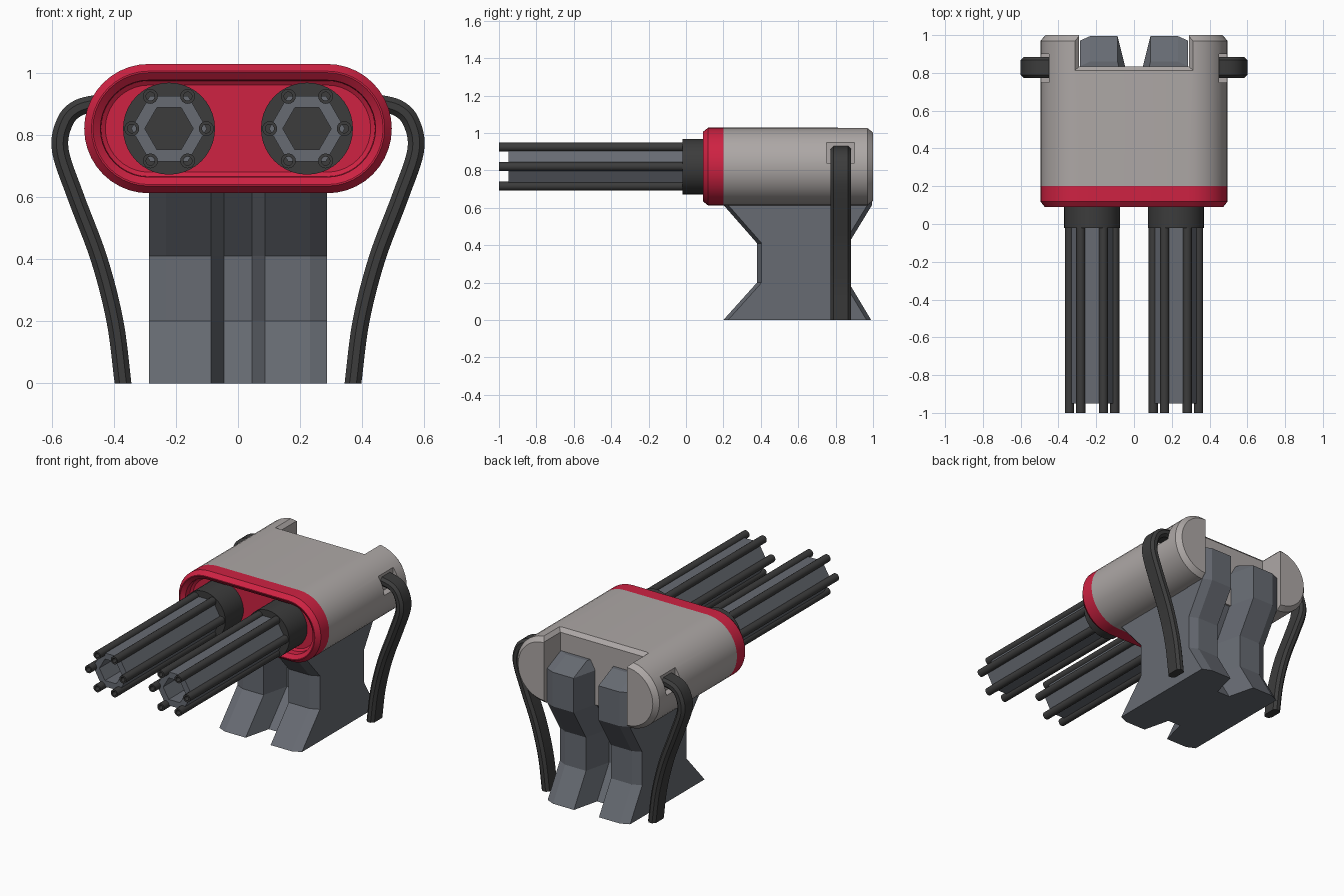
import bpy, bmesh, math
from mathutils import Vector

if "Cube" in bpy.data.objects:
    bpy.data.objects.remove(bpy.data.objects["Cube"])


def material(name, rgb):
    m = bpy.data.materials.new(name)
    m.diffuse_color = (*rgb, 1)
    m.use_nodes = True
    m.node_tree.nodes["Principled BSDF"].inputs["Base Color"].default_value = m.diffuse_color
    return m


SHELL = material("warm grey shell", (0.42, 0.39, 0.38))
RED = material("red trim", (0.62, 0.016, 0.055))
DARK = material("dark metal", (0.045, 0.045, 0.045))
STEEL = material("blue grey steel", (0.135, 0.147, 0.17))

ZC = 0.82      # height of the housing axis


def loft(name, rings, mat, smooth=False):
    """Closed solid skinned through rings of equal point count."""
    bm = bmesh.new()
    vs = [[bm.verts.new(p) for p in ring] for ring in rings]
    n = len(vs[0])
    for a, b in zip(vs, vs[1:]):
        for i in range(n):
            j = (i + 1) % n
            bm.faces.new((a[i], a[j], b[j], b[i]))
    bm.faces.new(vs[0])
    bm.faces.new(vs[-1])
    bmesh.ops.recalc_face_normals(bm, faces=bm.faces)
    me = bpy.data.meshes.new(name)
    bm.to_mesh(me)
    bm.free()
    me.materials.append(mat)
    ob = bpy.data.objects.new(name, me)
    bpy.context.collection.objects.link(ob)
    if smooth:
        shade(ob)
    return ob


def activate(ob):
    bpy.ops.object.select_all(action='DESELECT')
    ob.select_set(True)
    bpy.context.view_layer.objects.active = ob


def shade(ob):
    activate(ob)
    bpy.ops.object.shade_smooth_by_angle(angle=math.radians(30))


def circle(y, r, n, cx, cz=ZC):
    return [(cx + r * math.cos(2 * math.pi * i / n), y,
             cz + r * math.sin(2 * math.pi * i / n)) for i in range(n)]


def stadium(y, r, half=0.287, n=20):
    pts = []
    for side, start in ((1, -90), (-1, 90)):
        for i in range(n + 1):
            a = math.radians(start + 180 * i / n)
            pts.append((side * half + r * math.cos(a), y, ZC + r * math.sin(a)))
    return pts


def rect(z, x0, x1, y0, y1):
    return [(x0, y0, z), (x1, y0, z), (x1, y1, z), (x0, y1, z)]


# Housing shell, with a rear notch and a cable socket on each side
housing = loft("housing", [stadium(y, r) for y, r in
                           ((0.2, 0.208), (0.97, 0.208), (1.0, 0.182))], SHELL)
cutters = [loft("notch_cutter", [rect(z, -w, w, y, 1.1) for z, w, y in
                                 ((0.5, 0.29, 0.835), (1.005, 0.29, 0.835),
                                  (1.055, 0.34, 0.785))], SHELL)]
for s in (-1, 1):
    cutters.append(loft("socket_cutter",
                        [rect(z, s * 0.45, s * 0.6, 0.75, 0.9) for z in (0.84, 0.95)],
                        SHELL))
for c in cutters:
    c.hide_render = True
    mod = housing.modifiers.new("cut", 'BOOLEAN')
    mod.operation, mod.solver, mod.object = 'DIFFERENCE', 'EXACT', c
    activate(housing)
    bpy.ops.object.modifier_apply(modifier=mod.name)
    bpy.data.objects.remove(c)
shade(housing)

# Red front collar with a recessed face
loft("front_collar", [stadium(y, r) for y, r in
                      ((0.2, 0.208), (0.118, 0.208), (0.09, 0.185), (0.09, 0.18),
                       (0.11, 0.156), (0.15, 0.154), (0.16, 0.14))], RED, True)

# Pedestal: two lobes joined by a web, pinched at the waist
def pedestal_ring(z, f, b):
    right = [(0.045, b - 0.17), (0.087, b), (0.232, b), (0.287, b - 0.025),
             (0.287, f + 0.025), (0.232, f), (0.087, f), (0.045, f + 0.17)]
    return [(x, y, z) for x, y in right] + [(-x, y, z) for x, y in reversed(right)]


loft("pedestal", [pedestal_ring(*lv) for lv in
                  ((0, 0.2, 0.99), (0.2, 0.38, 0.87), (0.41, 0.38, 0.87),
                   (0.615, 0.2, 0.995), (0.83, 0.28, 0.995), (0.89, 0.28, 0.86))], STEEL)

# Twin barrel clusters
for s, label in ((-1, "left"), (1, "right")):
    cx = s * 0.222
    loft(label + "_barrel_base", [circle(y, 0.148, 40, cx) for y in (0.17, -0.02)],
         DARK, True)
    loft(label + "_barrel_core", [circle(y, r, 6, cx) for y, r in
                                  ((0.0, 0.122), (-0.95, 0.122),
                                   (-0.95, 0.078), (-0.015, 0.078))], STEEL)
    for k in range(6):
        a = math.radians(60 * k)
        tx, tz = cx + 0.12 * math.cos(a), ZC + 0.12 * math.sin(a)
        loft(f"{label}_barrel_tube_{k + 1}",
             [circle(y, r, 16, tx, tz) for y, r in
              ((0.0, 0.024), (-1.0, 0.024), (-1.0, 0.014), (-0.9, 0.014))],
             DARK, True)

# Side cables: chamfered strap swept along a smooth path
PATH = [Vector(p) for p in ((0.37, 0), (0.396, 0.2), (0.447, 0.4), (0.522, 0.6),
                            (0.572, 0.75), (0.558, 0.84), (0.515, 0.886), (0.44, 0.905))]


def smooth_path(pts, steps=6):
    ext = [2 * pts[0] - pts[1]] + pts + [2 * pts[-1] - pts[-2]]
    out = []
    for a, b, c, d in zip(ext, ext[1:], ext[2:], ext[3:]):
        for i in range(steps):
            t = i / steps
            out.append(0.5 * (2 * b + (c - a) * t + (2 * a - 5 * b + 4 * c - d) * t ** 2
                              + (3 * b - a - 3 * c + d) * t ** 3))
    return out + [pts[-1]]


def strap_rings(s, hu=0.027, hv=0.055, ch=0.016, yc=0.828):
    sec = [(hu, hv - ch), (hu - ch, hv), (ch - hu, hv), (-hu, hv - ch),
           (-hu, ch - hv), (ch - hu, -hv), (hu - ch, -hv), (hu, ch - hv)]
    pts = smooth_path(PATH)
    rings = []
    for i, p in enumerate(pts):
        t = (pts[min(i + 1, len(pts) - 1)] - pts[max(i - 1, 0)]).normalized()
        nrm = Vector((1, 0)) if i == 0 else Vector((t.y, -t.x))
        rings.append([(s * (p.x + nrm.x * u), yc + v, p.y + nrm.y * u) for u, v in sec])
    return rings


for s, label in ((-1, "left"), (1, "right")):
    loft(label + "_cable", strap_rings(s), DARK, True)
